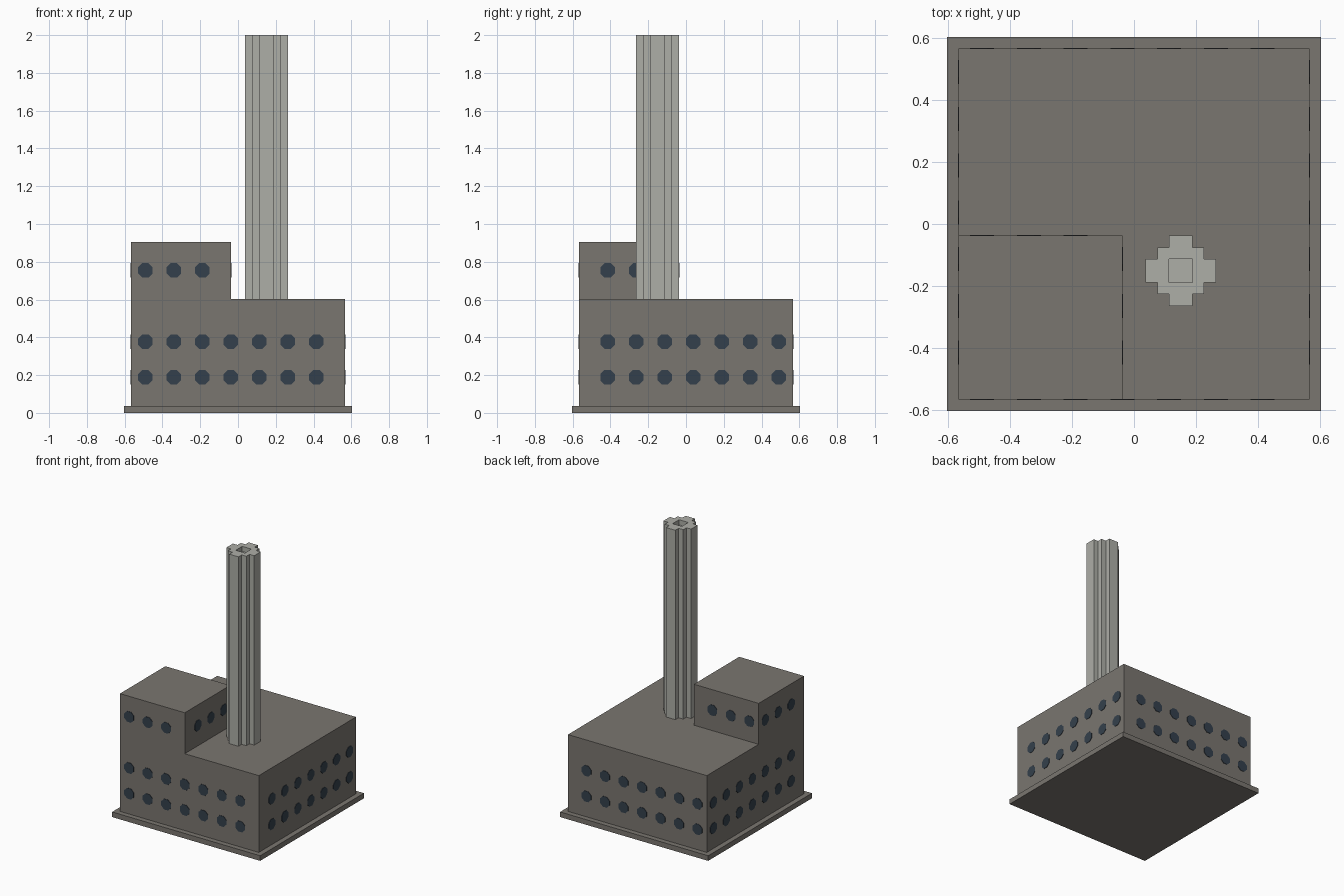
import bpy
import bmesh
from math import pi
from mathutils import Matrix, Vector

cube = bpy.data.objects.get("Cube")
if cube:
    bpy.data.objects.remove(cube, do_unlink=True)

U = 2 / 53  # building module


def material(name, colour):
    mat = bpy.data.materials.new(name)
    mat.use_nodes = True
    mat.diffuse_color = (*colour, 1)
    bsdf = mat.node_tree.nodes["Principled BSDF"]
    bsdf.inputs["Base Color"].default_value = (*colour, 1)
    bsdf.inputs["Roughness"].default_value = 0.9
    return mat


concrete = material("warm grey concrete", (0.195, 0.181, 0.162))
pale = material("pale grey masonry", (0.42, 0.425, 0.39))
glass = material("dark blue glass", (0.034, 0.051, 0.072))


def finish(name, bm, mat):
    mesh = bpy.data.meshes.new(name)
    bm.to_mesh(mesh)
    bm.free()
    mesh.materials.append(mat)
    obj = bpy.data.objects.new(name, mesh)
    bpy.context.collection.objects.link(obj)
    return obj


def block(name, low, high, mat):
    """Box between two corners given in modules."""
    low, high = Vector(low) * U, Vector(high) * U
    bm = bmesh.new()
    bmesh.ops.create_cube(bm, size=1)
    bmesh.ops.scale(bm, vec=high - low, verts=bm.verts)
    bmesh.ops.translate(bm, vec=(low + high) / 2, verts=bm.verts)
    return finish(name, bm, mat)


def windows(name, axis, wall, spots, levels):
    """Thin octagonal panes on a wall facing along x or y."""
    bm = bmesh.new()
    turn = Matrix.Rotation(pi / 2, 4, "Y" if axis == "x" else "X")
    for z in levels:
        for s in spots:
            place = (wall, s, z) if axis == "x" else (s, wall, z)
            bmesh.ops.create_cone(
                bm, cap_ends=True, segments=8, radius1=0.042, radius2=0.042, depth=0.006,
                matrix=Matrix.Translation(Vector(place) * U) @ turn @ Matrix.Rotation(pi / 8, 4, "Z"))
    return finish(name, bm, glass)


# Ground slab, main hall and corner tower
block("ground_slab", (-16, -16, 0), (16, 16, 1), concrete)
block("main_hall", (-15, -15, 1), (15, 15, 16), concrete)
block("corner_tower", (-15, -15, 16), (-1, -1, 24), concrete)

# Window rows
across = range(-13, 12, 4)
along = range(-11, 14, 4)
for side, wall in (("front", -15), ("back", 15)):
    windows(f"hall_{side}_windows", "y", wall, across, (5, 10))
for side, wall in (("right", -15), ("left", 15)):
    windows(f"hall_{side}_windows", "x", wall, along, (5, 10))
for side, wall in (("front", -15), ("back", -1)):
    windows(f"tower_{side}_windows", "y", wall, across[:3], (20,))
for side, wall in (("right", -15), ("left", -1)):
    windows(f"tower_{side}_windows", "x", wall, along[:3], (20,))

# Chimney: stepped round footprint, raised, with a square flue in the top
bm = bmesh.new()
bmesh.ops.create_grid(bm, x_segments=6, y_segments=6, size=3)


def centre(face):
    return face.calc_center_median()


outside = [f for f in bm.faces if abs(centre(f).x) + abs(centre(f).y) > 3.1]
bmesh.ops.delete(bm, geom=outside, context="FACES")


def push(faces, height):
    grown = bmesh.ops.extrude_face_region(bm, geom=faces)["geom"]
    verts = [g for g in grown if isinstance(g, bmesh.types.BMVert)]
    bmesh.ops.translate(bm, vec=(0, 0, height), verts=verts)
    return [g for g in grown if isinstance(g, bmesh.types.BMFace)]


top = push(bm.faces[:], 37)
flue = [f for f in top if max(abs(centre(f).x), abs(centre(f).y)) < 1]
push(flue, -1)
bmesh.ops.delete(bm, geom=[f for f in flue if f.is_valid], context="FACES")
bmesh.ops.recalc_face_normals(bm, faces=bm.faces)
bmesh.ops.scale(bm, vec=(U, U, U), verts=bm.verts)
bmesh.ops.translate(bm, vec=Vector((4, -4, 16)) * U, verts=bm.verts)
finish("chimney", bm, pale)
